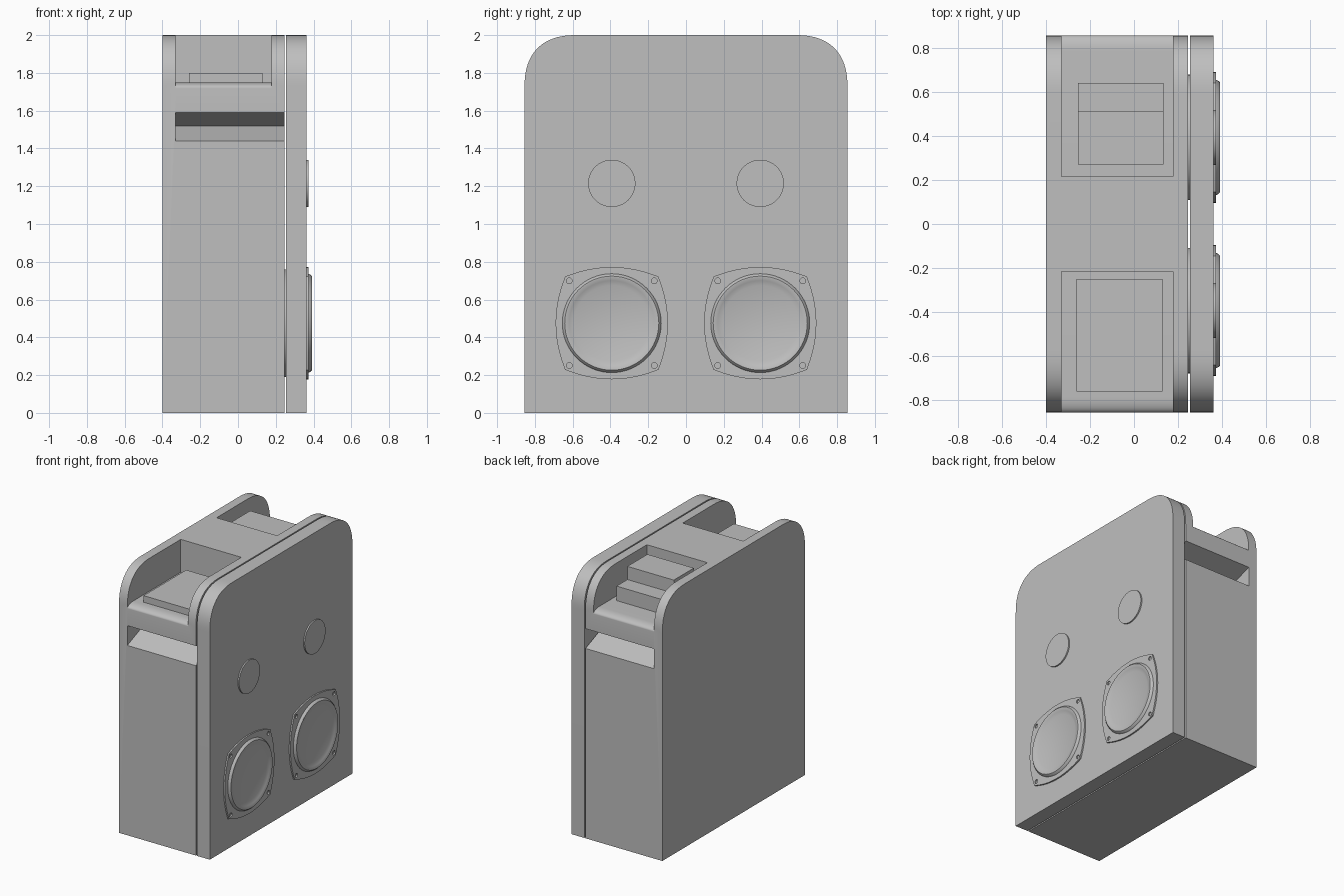
import bpy, bmesh, math

if "Cube" in bpy.data.objects:
    bpy.data.objects.remove(bpy.data.objects["Cube"])

grey = bpy.data.materials.new("cabinet grey")
grey.diffuse_color = (0.52, 0.52, 0.52, 1)
grey.use_nodes = True
grey.node_tree.nodes["Principled BSDF"].inputs["Base Color"].default_value = grey.diffuse_color


def finish(name, bm):
    bmesh.ops.recalc_face_normals(bm, faces=bm.faces)
    me = bpy.data.meshes.new(name)
    bm.to_mesh(me)
    bm.free()
    me.materials.append(grey)
    ob = bpy.data.objects.new(name, me)
    bpy.context.collection.objects.link(ob)
    return ob


def smooth(ob):
    bpy.ops.object.select_all(action='DESELECT')
    ob.select_set(True)
    bpy.context.view_layer.objects.active = ob
    bpy.ops.object.shade_smooth_by_angle(angle=math.radians(25))


def prism(name, loops, x0, x1):
    """Extrude closed (y, z) outlines along x."""
    bm = bmesh.new()
    for pts in loops:
        a = [bm.verts.new((x0, y, z)) for y, z in pts]
        b = [bm.verts.new((x1, y, z)) for y, z in pts]
        bm.faces.new(a)
        bm.faces.new(b)
        for i in range(len(a)):
            j = (i + 1) % len(a)
            bm.faces.new((a[i], a[j], b[j], b[i]))
    return finish(name, bm)


def lathe(name, profile, cy, cz, n=64):
    """Turn an (r, x) profile about an x axis through (cy, cz)."""
    bm = bmesh.new()
    rings = [[bm.verts.new((x, cy + r * math.cos(2 * math.pi * i / n),
                            cz + r * math.sin(2 * math.pi * i / n))) for i in range(n)]
             for r, x in profile]
    for p, q in zip(rings, rings[1:]):
        for i in range(n):
            j = (i + 1) % n
            bm.faces.new((p[i], p[j], q[j], q[i]))
    bm.faces.new(rings[0])
    bm.faces.new(rings[-1])
    ob = finish(name, bm)
    smooth(ob)
    return ob


def cut(ob, cutter):
    cutter.hide_render = True
    m = ob.modifiers.new("cut", 'BOOLEAN')
    m.operation, m.solver, m.object = 'DIFFERENCE', 'EXACT', cutter
    bpy.context.view_layer.objects.active = ob
    bpy.ops.object.modifier_apply(modifier=m.name)
    bpy.data.objects.remove(cutter)


def circle(cy, cz, r, n=20):
    return [(cy + r * math.cos(2 * math.pi * i / n), cz + r * math.sin(2 * math.pi * i / n))
            for i in range(n)]


# Side outline with soft top corners
corner = []
for i in range(25):
    a = math.pi / 2 * i / 24
    corner.append((0.575 + 0.28 * abs(math.cos(a)) ** 0.82, 1.72 + 0.28 * abs(math.sin(a)) ** 0.82))
outline = [(0.855, 0)] + corner + [(-y, z) for y, z in reversed(corner)] + [(-0.855, 0)]

# Cabinet and front panel, separated by a thin gap
body = prism("cabinet_body", [outline], -0.40, 0.245)
panel = prism("speaker_panel", [outline], 0.255, 0.362)

# Top pockets with rounded lips, and V-shaped hand grips on both sides
lip = [(0.785 + 0.07 * math.sin(t * math.pi / 16), 1.72 + 0.03 * math.cos(t * math.pi / 16))
       for t in range(9)]
for s in (-1, 1):
    pocket = [(0.215, 2.1), (0.215, 1.75)] + lip + [(0.95, 1.72), (0.95, 2.1)]
    cut(body, prism("pocket_cutter", [[(s * y, z) for y, z in pocket]], -0.33, 0.178))
    grip = [(0.655, 1.52), (0.855, 1.44), (0.95, 1.44), (0.95, 1.59), (0.855, 1.59)]
    cut(body, prism("grip_cutter", [[(s * y, z) for y, z in grip]], -0.33, 0.30))
smooth(body)
smooth(panel)

# Blocks sitting in the pockets
prism("flat_block", [[(-0.76, 1.74), (-0.25, 1.74), (-0.25, 1.80), (-0.76, 1.80)]], -0.26, 0.13)
prism("stepped_block", [[(0.27, 1.74), (0.64, 1.74), (0.64, 1.86), (0.51, 1.86),
                         (0.51, 1.96), (0.27, 1.96)]], -0.255, 0.135)

# Speakers
for s, side in ((-1, "left"), (1, "right")):
    cy, cz = s * 0.393, 0.475
    # Mounting frame: square with bulging sides and four screw holes
    frame_pts = []
    for k in range(4):
        c, sn = math.cos(k * math.pi / 2), math.sin(k * math.pi / 2)
        side_pts = [(0.297 - 0.042 * (t / 8) ** 2, 0.225 * t / 8) for t in range(-8, 9)]
        side_pts.append((0.247, 0.247))
        frame_pts += [(cy + u * c - v * sn, cz + u * sn + v * c) for u, v in side_pts]
    frame = prism(side + "_woofer_frame", [frame_pts], 0.355, 0.373)
    holes = [circle(cy + a * 0.225, cz + b * 0.224, 0.015) for a in (-1, 1) for b in (-1, 1)]
    cut(frame, prism("screw_cutter", holes, 0.363, 0.40))
    smooth(frame)
    # Surround and dished cone
    lathe(side + "_woofer_cone", [(0.262, 0.36), (0.262, 0.373), (0.257, 0.383), (0.249, 0.391),
                                  (0.243, 0.391), (0.225, 0.384), (0.20, 0.375)], cy, cz)
    # Back of the driver bridging the gap
    lathe(side + "_woofer_back", [(0.285, 0.24), (0.285, 0.26)], cy, cz)
    lathe(side + "_tweeter", [(0.125, 0.355), (0.125, 0.372)], cy, 1.215)
